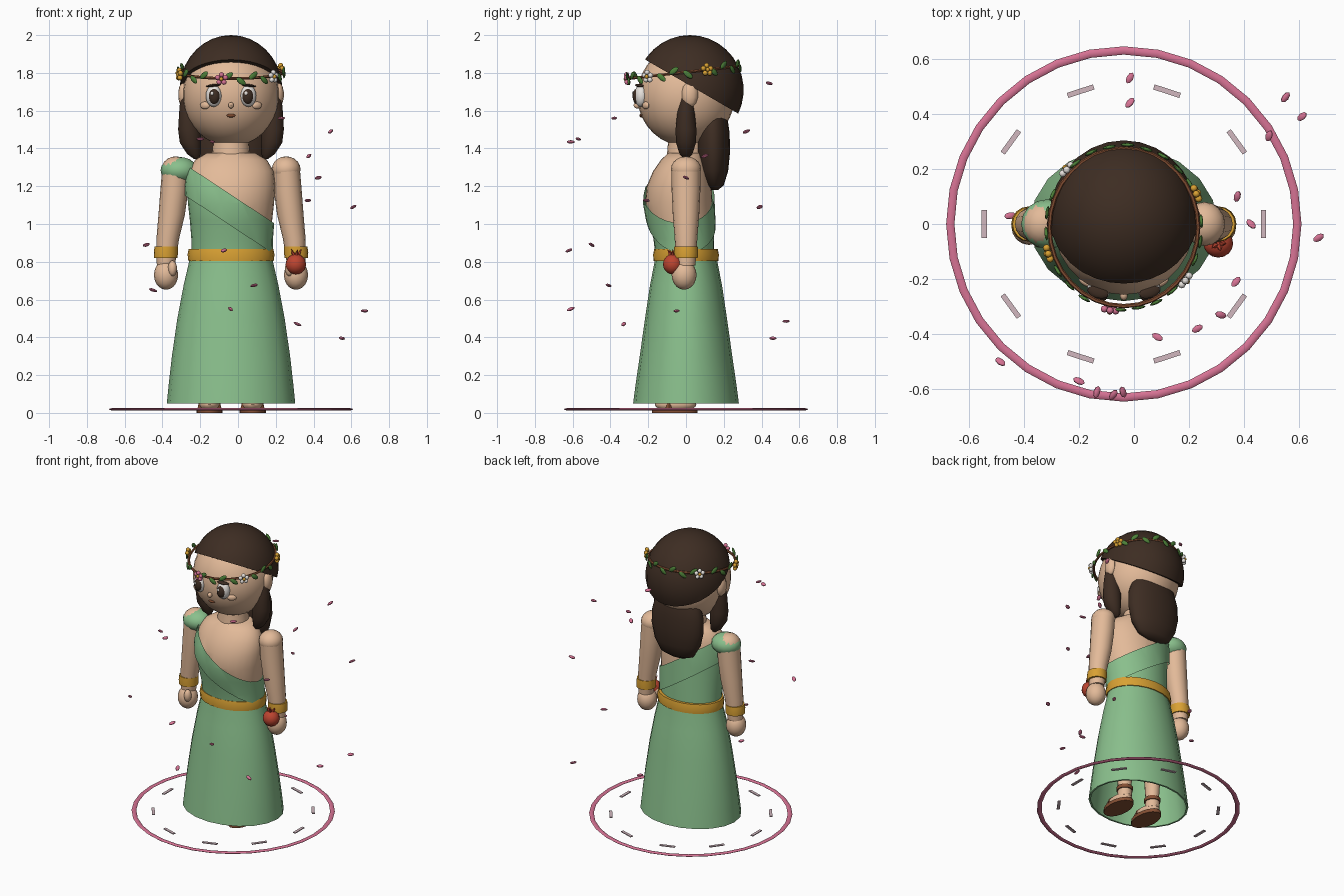
import bpy, bmesh, math, random
from mathutils import Matrix, Vector, Euler

if "Cube" in bpy.data.objects:
    bpy.data.objects.remove(bpy.data.objects["Cube"])

random.seed(4)
CX = -0.037  # figure centre line


def material(name, r, g, b):
    lin = [c / 12.92 if c <= 0.04045 else ((c + 0.055) / 1.055) ** 2.4 for c in (r, g, b)]
    m = bpy.data.materials.new(name)
    m.diffuse_color = (*lin, 1)
    m.use_nodes = True
    m.node_tree.nodes["Principled BSDF"].inputs["Base Color"].default_value = m.diffuse_color
    return m


SKIN = material("skin", 0.89, 0.73, 0.60)
GREEN = material("dress green", 0.54, 0.75, 0.55)
GOLD = material("gold", 0.85, 0.63, 0.20)
HAIR = material("dark brown", 0.24, 0.175, 0.135)
PINK = material("petal pink", 0.84, 0.45, 0.58)
PALE = material("pale pink", 0.82, 0.72, 0.75)
RED = material("fruit red", 0.74, 0.27, 0.19)
WHITE = material("white", 0.94, 0.92, 0.90)
LEAF = material("leaf green", 0.30, 0.50, 0.22)
BROWN = material("leather brown", 0.52, 0.31, 0.20)


def finish(name, bm, *mats):
    bmesh.ops.recalc_face_normals(bm, faces=bm.faces)
    bm.transform(Matrix.Translation((CX, 0, 0)))
    me = bpy.data.meshes.new(name)
    bm.to_mesh(me)
    bm.free()
    for m in mats:
        me.materials.append(m)
    ob = bpy.data.objects.new(name, me)
    bpy.context.collection.objects.link(ob)
    return ob


def blob(bm, loc, rad, rot=(0, 0, 0), seg=16):
    mat = Matrix.LocRotScale(Vector(loc), Euler(rot), Vector(rad))
    bmesh.ops.create_uvsphere(bm, u_segments=seg, v_segments=max(5, seg * 5 // 8), radius=1, matrix=mat)


def ellipsoid(name, loc, rad, mat, rot=(0, 0, 0), seg=16):
    bm = bmesh.new()
    blob(bm, loc, rad, rot, seg)
    return finish(name, bm, mat)


def loft_mesh(sections, n=24):
    """Capped tube through elliptical sections (z, rx, ry, x, y)."""
    bm = bmesh.new()
    rings = []
    for z, rx, ry, x, y in sections:
        rings.append([bm.verts.new((x + rx * math.cos(2 * math.pi * i / n),
                                    y + ry * math.sin(2 * math.pi * i / n), z)) for i in range(n)])
    for a, b in zip(rings, rings[1:]):
        for i in range(n):
            bm.faces.new((a[i], a[(i + 1) % n], b[(i + 1) % n], b[i]))
    bm.faces.new(rings[0])
    bm.faces.new(rings[-1])
    return bm


def loft(name, sections, mat, n=24):
    return finish(name, loft_mesh(sections, n), mat)


def torus(name, r, ry, tube, tube_z, mat, matrix, n=32, m=8):
    bm = bmesh.new()
    rings = []
    for i in range(n):
        a = 2 * math.pi * i / n
        rings.append([bm.verts.new(((r + tube * math.cos(t)) * math.cos(a), (ry + tube * math.cos(t)) * math.sin(a),
                                    tube_z * math.sin(t))) for t in [2 * math.pi * j / m for j in range(m)]])
    for i in range(n):
        a, b = rings[i], rings[(i + 1) % n]
        for j in range(m):
            bm.faces.new((a[j], b[j], b[(j + 1) % m], a[(j + 1) % m]))
    bm.transform(matrix)
    return finish(name, bm, mat)


# Skirt: outer wall down to the hem, then the lining back up
outer = [(0.86, .212, .16), (0.80, .222, .166), (0.68, .25, .19), (0.50, .284, .217),
         (0.30, .313, .245), (0.15, .33, .267), (0.05, .34, .28)]
lining = [(z, rx - .012, ry - .012) for z, rx, ry in reversed(outer)]
loft("skirt", [(*s, 0, 0) for s in outer + lining], GREEN, 20)
loft("belt", [(.805, .226, .172, 0, 0), (.838, .23, .174, 0, 0), (.868, .224, .168, 0, 0)], GOLD)

# Torso: green below a diagonal neckline, skin above it
body = [(.82, .208, .156, 0, -.005), (.92, .21, .16, 0, -.012), (1.02, .218, .172, 0, -.028),
        (1.11, .228, .178, 0, -.038), (1.20, .234, .172, 0, -.036), (1.28, .225, .148, 0, -.026),
        (1.34, .19, .118, 0, -.014), (1.375, .13, .095, 0, 0)]
SLOPE = 0.66
up = Vector((SLOPE, 0, 1)).normalized()


def cut(bm, level, **kw):
    bmesh.ops.bisect_plane(bm, geom=bm.verts[:] + bm.edges[:] + bm.faces[:],
                           plane_co=(0, 0, level), plane_no=up, **kw)


bm = loft_mesh(body, 28)
cut(bm, 1.14)
for f in bm.faces:
    c = f.calc_center_median()
    f.material_index = int(c.z + SLOPE * c.x < 1.14)
finish("torso", bm, SKIN, GREEN)

# Sash: a slightly larger slice of the torso
bm = loft_mesh([(z, rx + .012, ry + .012, x, y) for z, rx, ry, x, y in body], 28)
cut(bm, 1.155, clear_outer=True)
cut(bm, 0.99, clear_inner=True)
finish("sash", bm, GREEN)

# Arms, bracelets and hands
for side, s in (("left", -1), ("right", 1)):
    loft(side + "_arm", [(1.30, .072, .078, s * .292, 0), (1.18, .074, .076, s * .30, 0),
                         (1.05, .07, .07, s * .314, 0), (.92, .06, .06, s * .335, 0),
                         (.78, .048, .05, s * .345, 0)], SKIN, 16)
    ellipsoid(side + "_shoulder", (s * .292, 0, 1.29), (.076, .08, .068), SKIN)
    loft(side + "_bracelet", [(.82, .062, .062, s * .345, 0), (.85, .064, .064, s * .345, 0),
                              (.882, .062, .062, s * .342, 0)], GOLD, 16)
    ellipsoid(side + "_hand", (s * .344, -.01, .73), (.064, .066, .078), SKIN)
    ellipsoid(side + "_thumb", (s * .31, -.06, .765), (.024, .026, .042), SKIN, seg=12)
    # Legs and sandals
    x = s * .114
    loft(side + "_leg", [(.05, .046, .048, x, .0), (.14, .043, .046, x, .0),
                         (.5, .065, .07, x, 0)], SKIN, 14)
    ellipsoid(side + "_foot", (x, -.055, .045), (.058, .11, .04), SKIN)
    loft(side + "_sandal_sole", [(0, .07, .122, x, -.06), (.024, .07, .122, x, -.06)], BROWN, 18)
    loft(side + "_sandal_strap", [(.025, .063, .025, x, -.09), (.06, .055, .023, x, -.09),
                                  (.083, .03, .018, x, -.09)], BROWN, 14)
    loft(side + "_ankle_strap", [(.10, .051, .054, x, 0), (.125, .051, .054, x, 0)], BROWN, 14)

ellipsoid("shoulder_drape", (-.275, 0, 1.285), (.098, .09, .07), GREEN)

# Fruit with a small crown
fruit = Vector((.343, -.07, .787))
ellipsoid("fruit", fruit, (.054, .052, .054), RED)
bm = bmesh.new()
for i in range(5):
    a = 2 * math.pi * i / 5
    bmesh.ops.create_cone(bm, cap_ends=True, segments=5, radius1=.012, radius2=.001, depth=.04,
                          matrix=Matrix.Translation(fruit + Vector((.02 * math.cos(a), .02 * math.sin(a), .062)))
                          @ Euler((-.5 * math.sin(a), .5 * math.cos(a), 0)).to_matrix().to_4x4())
finish("fruit_crown", bm, RED)

# Neck and head
loft("neck", [(1.34, .105, .105, 0, 0), (1.375, .1, .1, 0, 0), (1.46, .093, .093, 0, 0)], SKIN, 20)
ellipsoid("head", (0, 0, 1.68), (.256, .258, .268), SKIN, seg=28)
for s in (-1, 1):
    ellipsoid("ear", (s * .25, .02, 1.685), (.03, .044, .068), SKIN, seg=12)
    ellipsoid("eye_white", (s * .092, -.24, 1.678), (.043, .034, .058), WHITE, (0, 0, s * .3))
    ellipsoid("iris", (s * .09, -.258, 1.676), (.031, .024, .042), HAIR, (0, 0, s * .3))
    ellipsoid("eye_glint", (s * .09 - .01, -.281, 1.692), (.009, .004, .011), WHITE, seg=8)
    ellipsoid("lash", (s * .094, -.247, 1.733), (.04, .022, .008), HAIR, (0, s * .12, s * .3), 10)
    ellipsoid("cheek", (s * .138, -.213, 1.628), (.03, .013, .02), SKIN, (0, 0, s * .55), 12)
    # Side locks in front of the shoulders
    loft("side_lock", [(1.345, .012, .012, s * .185, 0), (1.37, .036, .035, s * .196, 0),
                       (1.43, .056, .054, s * .215, 0), (1.5, .06, .057, s * .22, 0),
                       (1.6, .05, .046, s * .224, 0), (1.70, .035, .032, s * .23, .01)], HAIR, 14)
ellipsoid("nose", (0, -.258, 1.628), (.015, .02, .017), SKIN, seg=10)
ellipsoid("mouth", (0, -.238, 1.574), (.025, .008, .010), BROWN, (.4, 0, 0), 10)

# Hair cap, trimmed on a slope from forehead to nape
bm = bmesh.new()
blob(bm, (0, .02, 1.71), (.272, .285, .29), seg=28)
res = bmesh.ops.bisect_plane(bm, geom=bm.verts[:] + bm.edges[:] + bm.faces[:], plane_co=(0, 0, 1.745),
                             plane_no=(0, .58, 1), clear_inner=True)
bmesh.ops.holes_fill(bm, edges=[e for e in bm.edges if e.is_boundary])
finish("hair_cap", bm, HAIR)
loft("back_hair", [(1.18, .06, .02, 0, .15), (1.205, .125, .05, 0, .15), (1.28, .17, .078, 0, .145),
                   (1.38, .192, .088, 0, .145), (1.48, .188, .088, 0, .143), (1.56, .165, .08, 0, .14),
                   (1.62, .12, .06, 0, .14)], HAIR, 20)

# Wreath: tilted vine, leaves and flower clusters
tilt = Matrix.Translation((0, -.012, 1.803)) @ Matrix.Rotation(.115, 4, 'X')
torus("wreath_vine", .27, .288, .008, .008, BROWN, tilt, 32, 6)


def on_wreath(deg, out=0.0, h=0.0):
    a = math.radians(deg)
    return tilt @ Vector(((.27 + out) * math.cos(a), (.288 + out) * math.sin(a), h))


blooms = [(260, PINK), (198, GOLD), (136, WHITE), (24, GOLD), (321, WHITE)]
bm = bmesh.new()
for i in range(26):
    d = i * 360 / 26 + 4
    if all(abs((d - b + 180) % 360 - 180) > 7 for b, _ in blooms):
        s = 1 if i % 2 else -1
        blob(bm, on_wreath(d, .012, s * .014), (.007, .030, .015), (s * .65, 0, math.radians(d)), 8)
finish("wreath_leaves", bm, LEAF)
for d, mat in blooms:
    bm = bmesh.new()
    a = math.radians(d)
    for k in range(5):
        t = 2 * math.pi * k / 5 + math.pi / 2
        p = on_wreath(d, .018, .022 * math.sin(t))
        p += Vector((-math.sin(a), math.cos(a), 0)) * .022 * math.cos(t)
        blob(bm, p, (.014, .014, .014), seg=8)
    finish("wreath_flower", bm, mat)
    ellipsoid("flower_centre", on_wreath(d, .026), (.011, .011, .011), GOLD, seg=8)

# Ground ring with ten dashes
torus("ground_ring", .63, .63, .015, .006, PINK, Matrix.Translation((0, 0, .019)), 32, 8)
bm = bmesh.new()
for i in range(10):
    bmesh.ops.create_cube(bm, size=1, matrix=Matrix.Rotation(math.radians(36 * i), 4, 'Z')
                          @ Matrix.Translation((.507, 0, .019)) @ Matrix.Diagonal((.019, .1, .006, 1)))
finish("ground_dashes", bm, PALE)

# Drifting petals
petals = [(.49, .32, 1.49), (.375, .1, 1.36), (.425, 0, 1.245), (.37, -.21, 1.125), (.61, .39, 1.09),
          (-.485, -.5, .89), (-.075, -.62, .86), (.085, -.41, .675), (-.04, -.61, .55), (.67, -.05, .54),
          (.315, -.33, .47), (.55, .46, .395), (-.2, -.57, 1.45), (-.135, -.61, 1.435), (.23, -.38, 1.56),
          (-.45, .03, .65), (-.015, .44, 1.745), (-.015, .53, .485)]
bm = bmesh.new()
for x, y, z in petals:
    rot = (random.uniform(-.5, .5), random.uniform(-.5, .5), random.uniform(0, 3.1))
    blob(bm, (x - CX, y, z), (.023, .013, .008), rot, 8)
finish("petals", bm, PINK)

# Smooth shading with sharp edges kept
for ob in bpy.context.collection.objects:
    ob.select_set(True)
    bpy.context.view_layer.objects.active = ob
bpy.ops.object.shade_smooth_by_angle(angle=math.radians(40))
